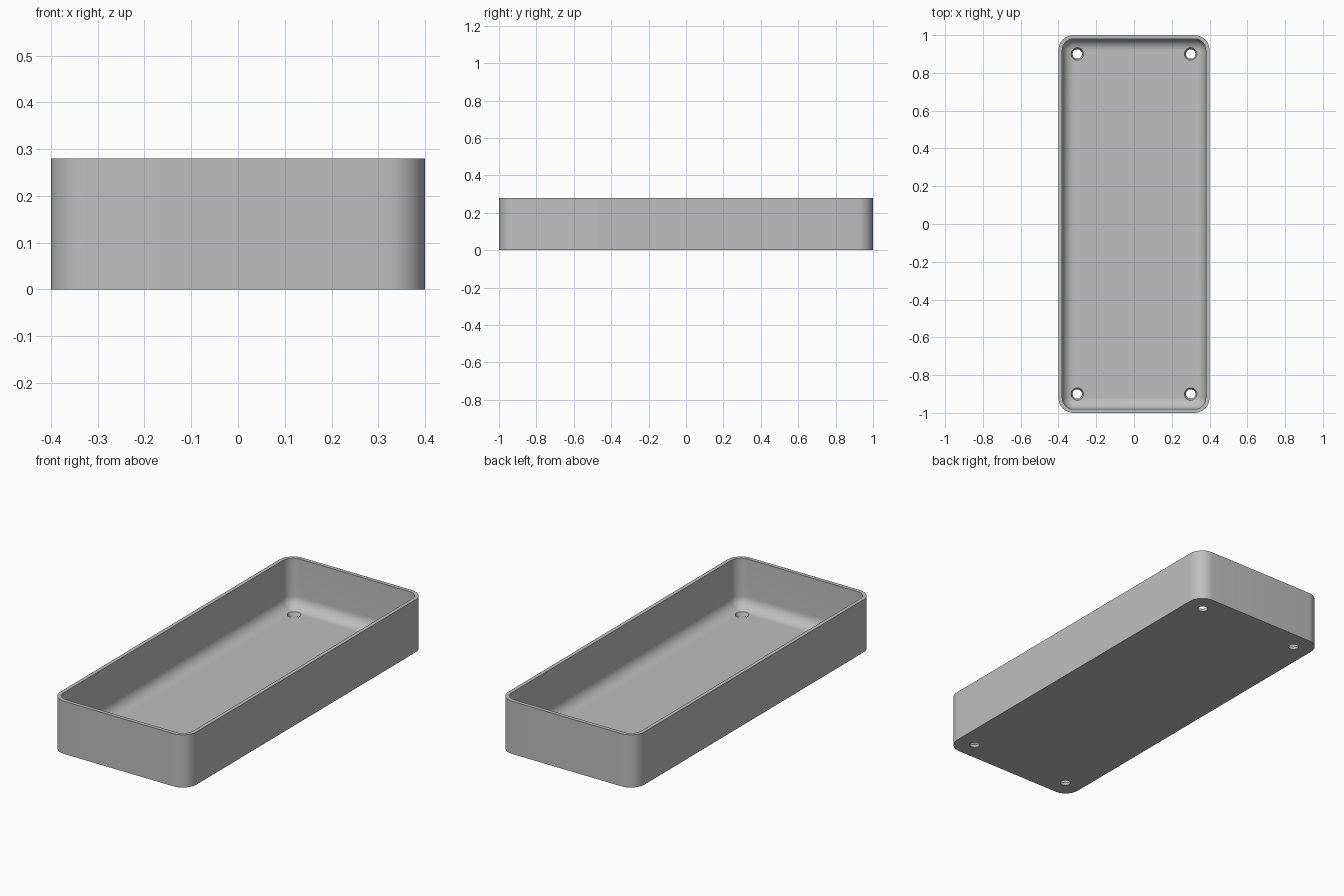
import bpy, bmesh
from math import sin, cos, pi, radians

cube = bpy.data.objects.get("Cube")
if cube:
    bpy.data.objects.remove(cube)

HALF_X, HALF_Y, HEIGHT = 0.4, 1.0, 0.28
CORNER, WALL, FLOOR, FILLET = 0.08, 0.02, 0.02, 0.06
SEG = 12


def ring(bm, inset, z):
    """Rounded rectangle of vertices, inset from the outer outline."""
    r = max(CORNER - inset, 0)
    cx, cy = HALF_X - inset - r, HALF_Y - inset - r
    verts = []
    for q, (sx, sy) in enumerate([(1, 1), (-1, 1), (-1, -1), (1, -1)]):
        for i in range(SEG + 1):
            a = (q + i / SEG) * pi / 2
            verts.append(bm.verts.new((sx * cx + r * cos(a), sy * cy + r * sin(a), z)))
    return verts


# Tray shell: outside wall, rim, inside wall, then the rounded floor edge
levels = [(0, 0), (0, HEIGHT), (WALL, HEIGHT)]
for i in range(SEG + 1):
    a = i / SEG * pi / 2
    levels.append((WALL + FILLET * (1 - cos(a)), FLOOR + FILLET * (1 - sin(a))))

bm = bmesh.new()
rings = [ring(bm, *level) for level in levels]
n = len(rings[0])
for low, high in zip(rings, rings[1:]):
    for i in range(n):
        j = (i + 1) % n
        bm.faces.new((low[i], low[j], high[j], high[i]))
bm.faces.new(rings[0][::-1])
bm.faces.new(rings[-1])
bmesh.ops.remove_doubles(bm, verts=bm.verts, dist=1e-5)
bmesh.ops.recalc_face_normals(bm, faces=bm.faces)
mesh = bpy.data.meshes.new("tray")
bm.to_mesh(mesh)
bm.free()
tray = bpy.data.objects.new("tray", mesh)
bpy.context.collection.objects.link(tray)

# Plain grey material
grey = bpy.data.materials.new("plain_grey")
grey.use_nodes = True
colour = (0.52, 0.52, 0.52, 1)
grey.diffuse_color = colour
grey.node_tree.nodes["Principled BSDF"].inputs["Base Color"].default_value = colour
mesh.materials.append(grey)

# Tapered screw holes, wider at the top, near each floor corner
for x in (-0.3, 0.3):
    for y in (-0.9, 0.9):
        bpy.ops.mesh.primitive_cone_add(vertices=32, radius1=0.021, radius2=0.037,
                                        depth=0.04, location=(x, y, FLOOR / 2))
        cutter = bpy.context.object
        cutter.name = "hole_cutter"
        cutter.hide_render = True
        cutter.data.materials.append(grey)
        bpy.ops.object.select_all(action="DESELECT")
        tray.select_set(True)
        bpy.context.view_layer.objects.active = tray
        cut = tray.modifiers.new("screw_hole", "BOOLEAN")
        cut.operation, cut.solver, cut.object = "DIFFERENCE", "EXACT", cutter
        bpy.ops.object.modifier_apply(modifier=cut.name)
        bpy.data.objects.remove(cutter)

bpy.ops.object.shade_smooth_by_angle(angle=radians(30))
